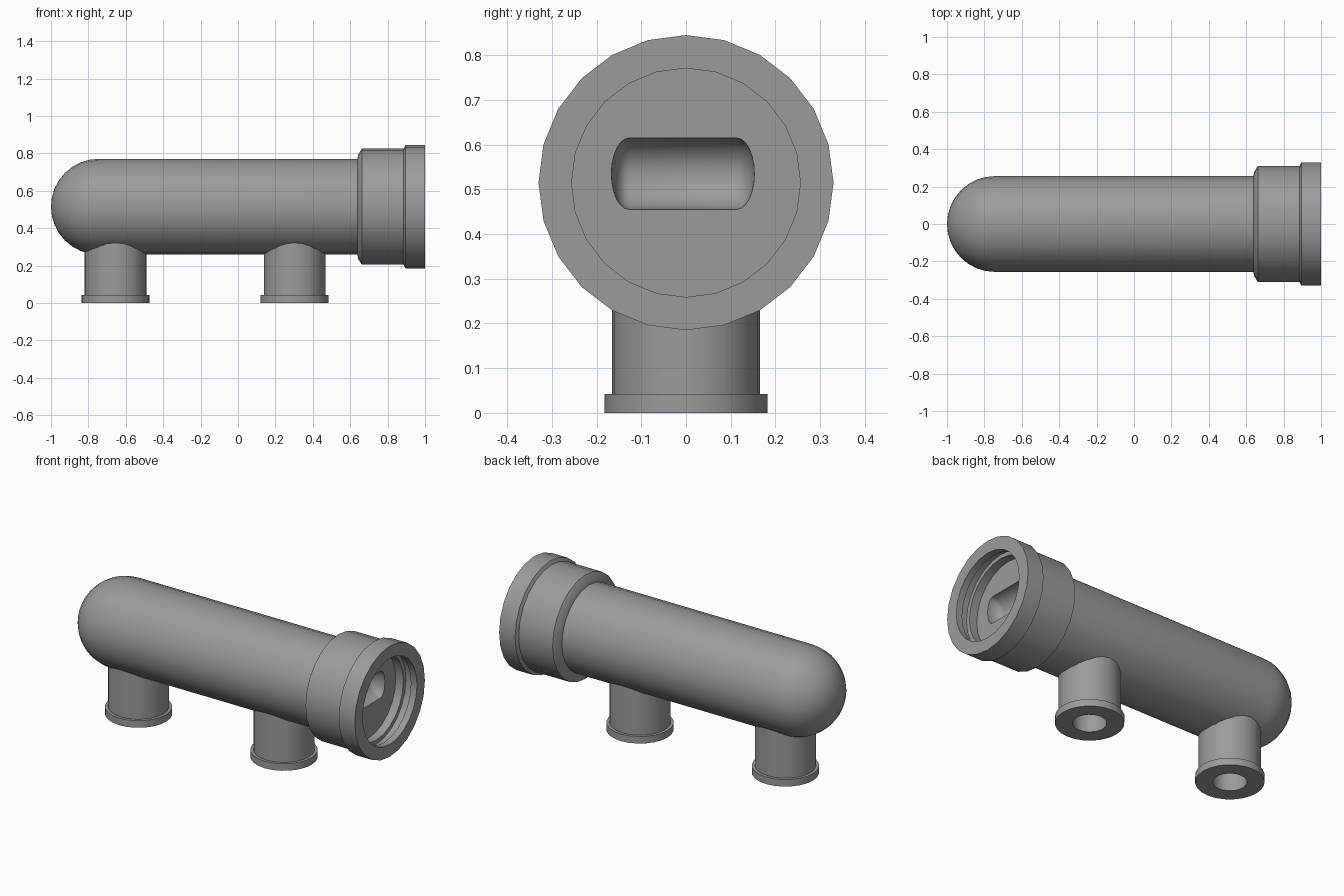
import bpy, bmesh
from math import pi, sin, cos
from mathutils import Matrix

if "Cube" in bpy.data.objects:
    bpy.data.objects.remove(bpy.data.objects["Cube"])

SIDES = 24
AXIS_Z = 0.515

# Dark grey plastic
grey = bpy.data.materials.new("dark_grey")
grey.diffuse_color = (0.33, 0.33, 0.33, 1)
grey.use_nodes = True
grey.node_tree.nodes["Principled BSDF"].inputs["Base Color"].default_value = grey.diffuse_color


def lathe(name, profile, matrix):
    """Revolve (radius, height) points around local z; ends on the axis close the solid."""
    bm = bmesh.new()
    verts = [bm.verts.new((r, 0, h)) for r, h in profile]
    edges = [bm.edges.new(p) for p in zip(verts, verts[1:])]
    bmesh.ops.spin(bm, geom=verts + edges, cent=(0, 0, 0), axis=(0, 0, 1),
                   angle=2 * pi, steps=SIDES, use_duplicate=False)
    bmesh.ops.remove_doubles(bm, verts=bm.verts[:], dist=1e-5)
    bmesh.ops.transform(bm, matrix=matrix, verts=bm.verts[:])
    bmesh.ops.recalc_face_normals(bm, faces=bm.faces[:])
    mesh = bpy.data.meshes.new(name)
    bm.to_mesh(mesh)
    bm.free()
    mesh.materials.append(grey)
    obj = bpy.data.objects.new(name, mesh)
    bpy.context.collection.objects.link(obj)
    return obj


def smooth(obj):
    bpy.ops.object.select_all(action='DESELECT')
    obj.select_set(True)
    bpy.context.view_layer.objects.active = obj
    bpy.ops.object.shade_smooth_by_angle(angle=pi / 6)


# Housing: domed end, tube, stepped collar, grooved socket with a floor
R = 0.256
dome = [(R * sin(i * pi / 16), -1 + R - R * cos(i * pi / 16)) for i in range(9)]
collar = [(R, 0.638), (0.28, 0.643), (0.31, 0.662), (0.31, 0.885),
          (0.33, 0.895), (0.33, 1.0)]
socket = [(R, 1.0), (R, 0.96), (0.28, 0.96), (0.28, 0.91), (R, 0.91),
          (R, 0.86), (0, 0.86)]
to_x = Matrix.Translation((0, 0, AXIS_Z)) @ Matrix.Rotation(pi / 2, 4, 'Y')
housing = lathe("housing", dome + collar + socket, to_x)

# Scooped slot in the socket floor
arc = [(0.08 * sin(i * pi / 12), 0.12 + 0.04 * cos(i * pi / 12)) for i in range(7)]
capsule = arc + [(r, -h) for r, h in reversed(arc)]
to_y = Matrix.Translation((0.86, -0.007, 0.535)) @ Matrix.Rotation(pi / 2, 4, 'X')
cutter = lathe("slot_cutter", capsule, to_y)
cut = housing.modifiers.new("slot", 'BOOLEAN')
cut.operation = 'DIFFERENCE'
cut.solver = 'EXACT'
cut.object = cutter
bpy.context.view_layer.objects.active = housing
bpy.ops.object.modifier_apply(modifier=cut.name)
bpy.data.objects.remove(cutter)
smooth(housing)

# Two flanged ports, each with a blind bore from below
port = [(0, 0.3), (0.09, 0.3), (0.09, 0), (0.182, 0), (0.182, 0.042),
        (0.165, 0.042), (0.165, 0.42), (0, 0.42)]
for name, x in (("rear_port", -0.655), ("front_port", 0.303)):
    smooth(lathe(name, port, Matrix.Translation((x, 0, 0))))
